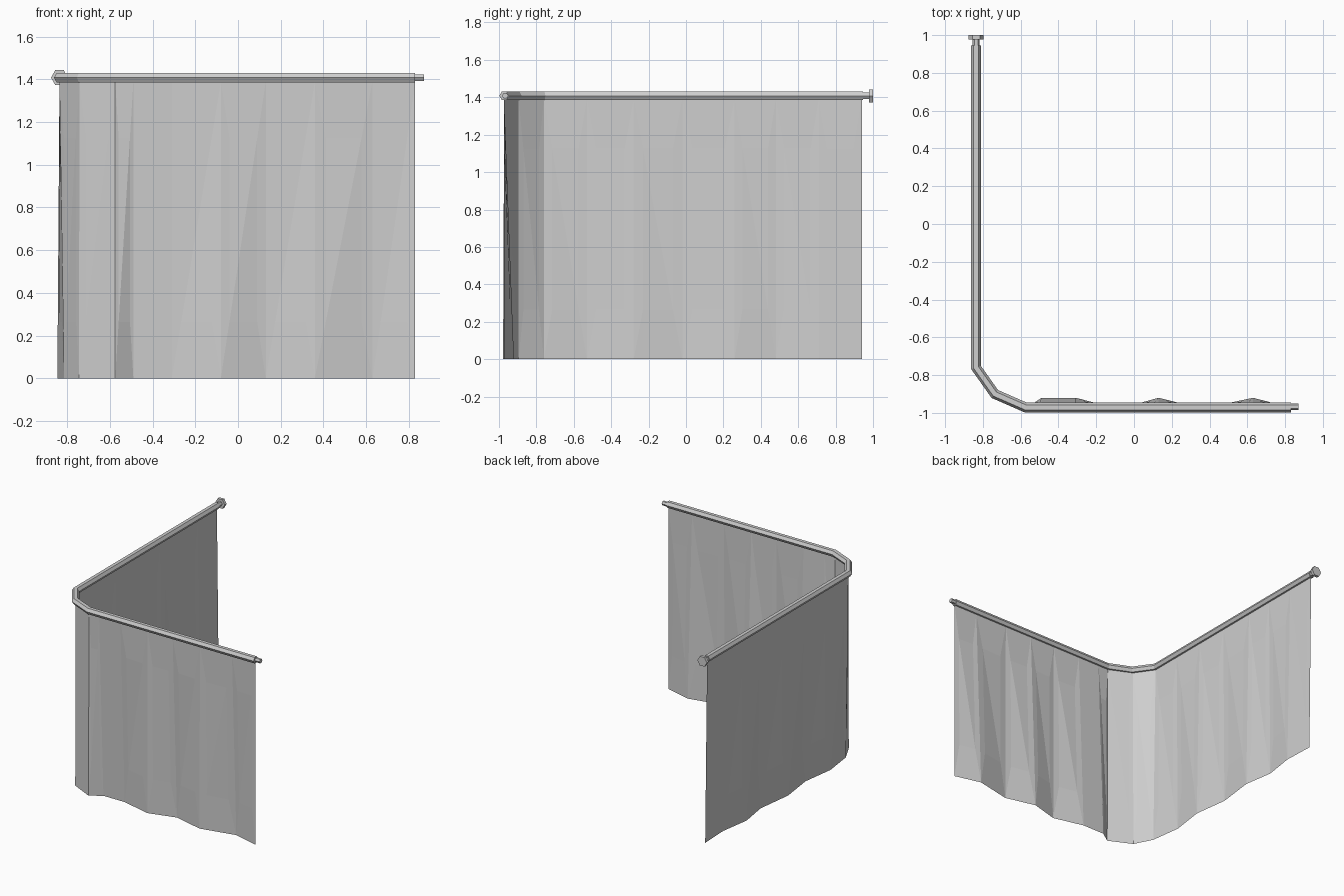
import bpy
import bmesh
from math import cos, sin, pi
from mathutils import Vector

cube = bpy.data.objects.get("Cube")
if cube:
    bpy.data.objects.remove(cube, do_unlink=True)

RAIL_Z = 1.408
CURTAIN_TOP = 1.39
UP = Vector((0, 0, 1))

grey = bpy.data.materials.new("light_grey")
grey.use_nodes = True
colour = (0.62, 0.62, 0.62, 1)
grey.diffuse_color = colour
grey.node_tree.nodes["Principled BSDF"].inputs["Base Color"].default_value = colour


def finish(bm, name):
    mesh = bpy.data.meshes.new(name)
    bm.to_mesh(mesh)
    bm.free()
    mesh.materials.append(grey)
    obj = bpy.data.objects.new(name, mesh)
    bpy.context.collection.objects.link(obj)
    return obj


def hex_tube(name, path, radius):
    """Six-sided bar with a flat top, mitred along a horizontal path."""
    bm = bmesh.new()
    points = [Vector((x, y, RAIL_Z)) for x, y in path]
    rings = []
    for i, p in enumerate(points):
        before = (p - points[i - 1]).normalized() if i else None
        after = (points[i + 1] - p).normalized() if i + 1 < len(points) else None
        before, after = before or after, after or before
        along = (before + after).normalized()
        side = along.cross(UP) / along.dot(after)
        rings.append([bm.verts.new(p + radius * (side * cos(k * pi / 3) + UP * sin(k * pi / 3)))
                      for k in range(6)])
    for a, b in zip(rings, rings[1:]):
        for k in range(6):
            n = (k + 1) % 6
            bm.faces.new((a[k], a[n], b[n], b[k]))
    bm.faces.new(rings[0])
    bm.faces.new(rings[-1])
    bmesh.ops.recalc_face_normals(bm, faces=bm.faces)
    return finish(bm, name)


def curtain(name, columns):
    """Sheet hung straight at the top and folded at the hem, with an inset panel per strip."""
    bm = bmesh.new()
    tops = [bm.verts.new((*top, CURTAIN_TOP)) for top, hem in columns]
    hems = [bm.verts.new((*hem, 0)) for top, hem in columns]
    for i in range(len(columns) - 1):
        outer = [hems[i], hems[i + 1], tops[i + 1], tops[i]]
        a, b, c, d = [v.co for v in outer]
        inner = []
        for u, v in ((.19, .19), (.81, .19), (.81, .81), (.19, .81)):
            inner.append(bm.verts.new(a.lerp(b, u).lerp(d.lerp(c, u), v)))
        for k in range(4):
            n = (k + 1) % 4
            bm.faces.new((outer[k], outer[n], inner[n], inner[k]))
        # split the twisted middle from low left to high right
        bm.faces.new((inner[0], inner[1], inner[2]))
        bm.faces.new((inner[0], inner[2], inner[3]))
    return finish(bm, name)


# Rail around the corner
SIDE_X, FRONT_Y = -0.836, -0.972
hex_tube("rail", [(SIDE_X, 0.945), (SIDE_X, -0.76), (-0.737, -0.9),
                  (-0.572, FRONT_Y), (0.83, FRONT_Y)], 0.026)

# Thin pins at both ends and the wall flange
hex_tube("front_pin", [(0.82, FRONT_Y + .005), (0.87, FRONT_Y + .005)], 0.017)
hex_tube("back_pin", [(SIDE_X, 0.93), (SIDE_X, 0.985)], 0.019)
hex_tube("wall_flange", [(SIDE_X, 0.978), (SIDE_X, 1.0)], 0.04)

# Curtain columns: side folds, corner, front folds
OUT_X, IN_X = -0.846, -0.811
side_folds = [(0.94, -0.82), (0.71, IN_X), (0.48, OUT_X), (0.26, IN_X),
              (-0.02, OUT_X), (-0.28, IN_X), (-0.53, OUT_X), (-0.76, -0.815)]
OUT_Y, IN_Y = -0.978, -0.92
front_folds = [(-0.575, OUT_Y), (-0.49, IN_Y), (-0.31, IN_Y), (-0.08, OUT_Y),
               (0.13, IN_Y), (0.36, OUT_Y), (0.63, IN_Y), (0.83, FRONT_Y)]
columns = [((SIDE_X, y), (x, y)) for y, x in side_folds]
columns.append(((-0.742, -0.895), (-0.745, -0.895)))
columns += [((x, FRONT_Y), (x, y)) for x, y in front_folds]
curtain("curtain", columns)
